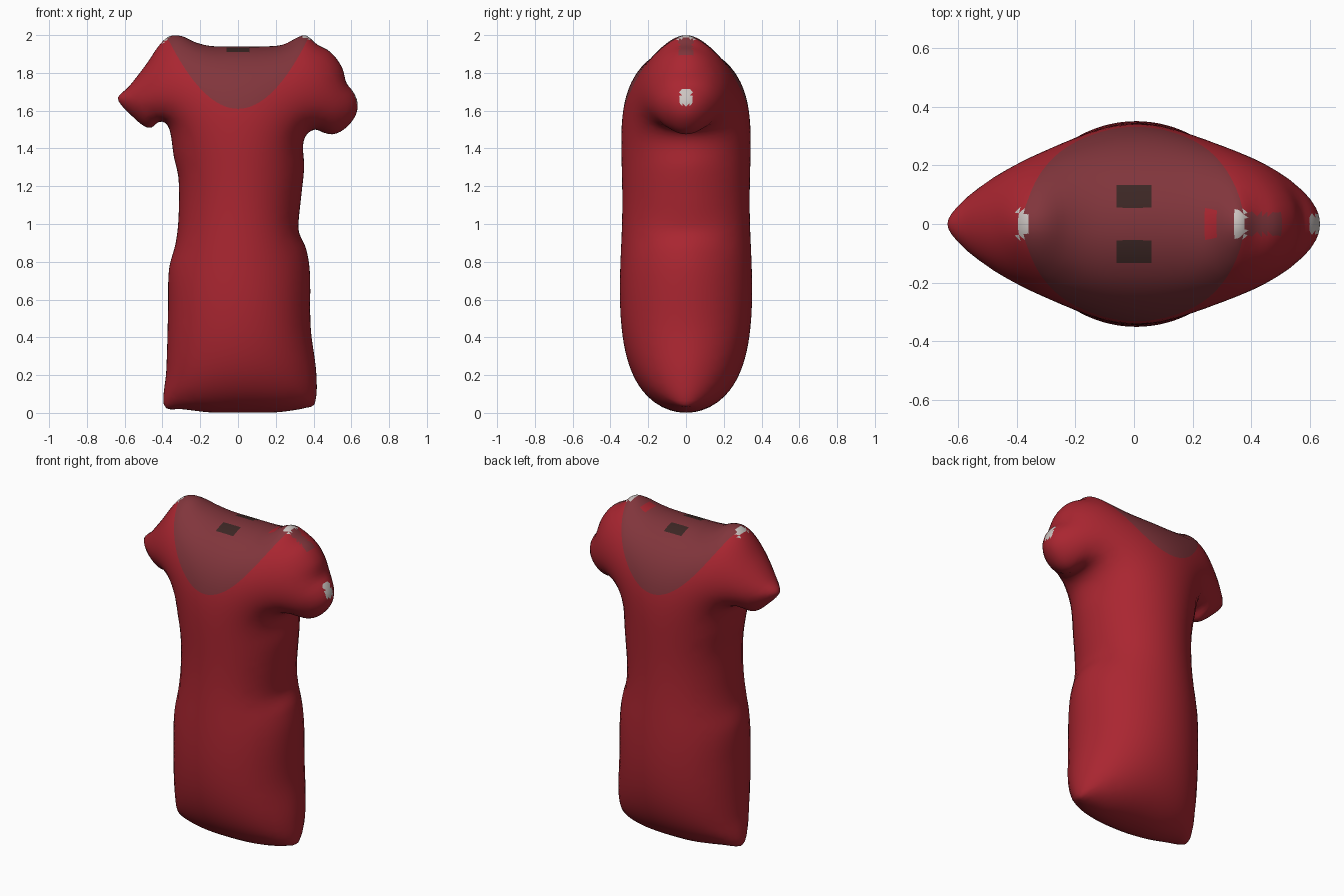
import bpy, bmesh, math
from mathutils import Vector, geometry

if "Cube" in bpy.data.objects:
    bpy.data.objects.remove(bpy.data.objects["Cube"])

# Front silhouette (x, z), anticlockwise seen from the front starting at the neck
OUTLINE = [(0, 1.94), (-.14, 1.942), (-.22, 1.96), (-.30, 1.995), (-.36, 1.995), (-.41, 1.955),
           (-.49, 1.84), (-.58, 1.725), (-.635, 1.67), (-.622, 1.635), (-.57, 1.58), (-.50, 1.52),
           (-.46, 1.51), (-.42, 1.54), (-.385, 1.535), (-.36, 1.49), (-.34, 1.36), (-.315, 1.24),
           (-.315, 1.03), (-.33, .9), (-.365, .76), (-.37, .55), (-.38, .22), (-.395, .07),
           (-.38, .025), (-.3, .02), (-.15, .003), (0, .001), (.2, .003), (.3, .015), (.36, .027),
           (.405, .045), (.415, .2), (.385, .45), (.38, .75), (.36, .87), (.325, .95), (.32, 1.0),
           (.335, 1.15), (.35, 1.3), (.345, 1.42), (.365, 1.475), (.41, 1.5), (.45, 1.485),
           (.50, 1.475), (.56, 1.5), (.62, 1.57), (.633, 1.64), (.61, 1.7), (.575, 1.745),
           (.55, 1.83), (.49, 1.91), (.42, 1.95), (.36, 1.998), (.32, 1.99), (.24, 1.95), (.14, 1.94)]
DEPTH = 0.35


def material(name, rgb):
    m = bpy.data.materials.new(name)
    m.diffuse_color = (*rgb, 1)
    m.use_nodes = True
    m.node_tree.nodes["Principled BSDF"].inputs["Base Color"].default_value = m.diffuse_color
    return m


def smooth_loop(ctrl, step):
    """Closed Catmull-Rom curve, evenly resampled."""
    pts, n = [], len(ctrl)
    for i in range(n):
        a, b, c, d = (Vector(ctrl[(i + k) % n]) for k in (-1, 0, 1, 2))
        m0, m1 = (c - a), (d - b)
        # limit tangents so long and short spans meet without overshoot
        span = (c - b).length
        m0 = m0.normalized() * span
        m1 = m1.normalized() * span
        count = max(1, round(span / step))
        for k in range(count):
            t = k / count
            pts.append(b * (2*t**3 - 3*t*t + 1) + m0 * (t**3 - 2*t*t + t)
                       + c * (3*t*t - 2*t**3) + m1 * (t**3 - t*t))
    return pts


def inside(p, loop):
    hit = False
    for a, b in zip(loop, loop[1:] + loop[:1]):
        if (a.y > p.y) != (b.y > p.y) and p.x < a.x + (p.y - a.y) * (b.x - a.x) / (b.y - a.y):
            hit = not hit
    return hit


def nearest(p, pts):
    return min(((p - q).length for q in pts), default=9)


def neckline(x):
    return 1.61 + 2.7 * x * x


# Plane mesh: outline, neckline edge, fine rings near the rim, grid in the middle
loop = smooth_loop(OUTLINE, 0.02)
n = len(loop)
neck = [Vector((i * .012, neckline(i * .012))) for i in range(-32, 33)]
neck = [p for p in neck if inside(p, loop) and nearest(p, loop) > .012]
points = loop + neck
edges = [(n + i, n + i + 1) for i in range(len(neck) - 1)]
for d in (.0015, .005, .013, .03, .055):
    ring = []
    for i in range(n):
        t = (loop[(i + 1) % n] - loop[i - 1]).normalized()
        p = loop[i] + Vector((-t.y, t.x)) * d
        if (inside(p, loop) and nearest(p, loop) > d * .95
                and nearest(p, neck) > .008 and nearest(p, ring) > .008):
            ring.append(p)
    points = points + ring
for i in range(-20, 21):
    for j in range(70):
        p = Vector(((i + .5 * (j % 2)) * .033, j * .0286))
        if inside(p, loop) and nearest(p, loop) > .075 and nearest(p, neck) > .015:
            points.append(p)
flat, _, tris = geometry.delaunay_2d_cdt(points, edges, [list(range(n))], 1, 1e-6)[:3]

# Inflate: solve a membrane over the silhouette, depth is its square root
nv = len(flat)
weight = [{} for _ in range(nv)]
area = [0.0] * nv
use = {}
for tri in tris:
    for k in range(3):
        a, b, c = tri[k], tri[(k + 1) % 3], tri[(k + 2) % 3]
        u, v = flat[a] - flat[c], flat[b] - flat[c]
        cr = max(abs(u.x * v.y - u.y * v.x), 1e-9)
        w = u.dot(v) / cr / 2
        weight[a][b] = weight[a].get(b, 0) + w
        weight[b][a] = weight[b].get(a, 0) + w
        area[a] += cr / 6
        key = (min(a, b), max(a, b))
        use[key] = use.get(key, 0) + 1
rim = {i for e, cnt in use.items() if cnt == 1 for i in e}
free = []
for i in range(nv):
    if i not in rim and weight[i]:
        ws = [(j, max(w, 0)) for j, w in weight[i].items()]
        total = sum(w for _, w in ws)
        if total > 1e-9:
            free.append((i, ws, total, 2 * area[i]))
height = [0.0] * nv
for _ in range(260):
    for i, ws, total, load in free:
        goal = (load + sum(w * height[j] for j, w in ws)) / total
        height[i] += 1.8 * (goal - height[i])
depth = [math.sqrt(max(h, 0)) for h in height]
scale = DEPTH / max(depth)

# Puffy garment: front and back shells sharing the rim
bm = bmesh.new()
used = {i for t in tris for i in t}
front = {i: bm.verts.new((flat[i].x, -depth[i] * scale, flat[i].y)) for i in used}
back = {i: front[i] if i in rim else bm.verts.new((flat[i].x, depth[i] * scale, flat[i].y))
        for i in used}
for tri in tris:
    for shell in (front, back):
        vs = [shell[i] for i in tri]
        if bm.faces.get(vs) is None:
            bm.faces.new(vs)
bmesh.ops.recalc_face_normals(bm, faces=bm.faces)

# Colours: red cloth, dull neck panel, small pale and dark patches
RED, NECK, PALE, DARK = range(4)
for f in bm.faces:
    f.smooth = True
    x, y, z = f.calc_center_median()
    y = abs(y)
    f.material_index = NECK if z > neckline(x) and abs(x) < .385 else RED
    if z > 1.8:
        if y < .045 and (.345 < x < .38 or -.395 < x < -.365):
            f.material_index = PALE
        elif y < .035 and .38 < x < .5:
            f.material_index = NECK
        elif y < .055 and .235 < x < .285:
            f.material_index = RED
        elif abs(x) < .06 and .055 < y < .13:
            f.material_index = DARK
    elif x > .58 and y < .03 and 1.63 < z < 1.71:
        f.material_index = PALE
mesh = bpy.data.meshes.new("garment")
bm.to_mesh(mesh)
bm.free()
for name, rgb in (("red cloth", (.40, .019, .03)), ("dull red panel", (.22, .036, .045)),
                  ("pale patch", (.60, .55, .53)), ("dark patch", (.045, .02, .018))):
    mesh.materials.append(material(name, rgb))
obj = bpy.data.objects.new("garment", mesh)
bpy.context.collection.objects.link(obj)
